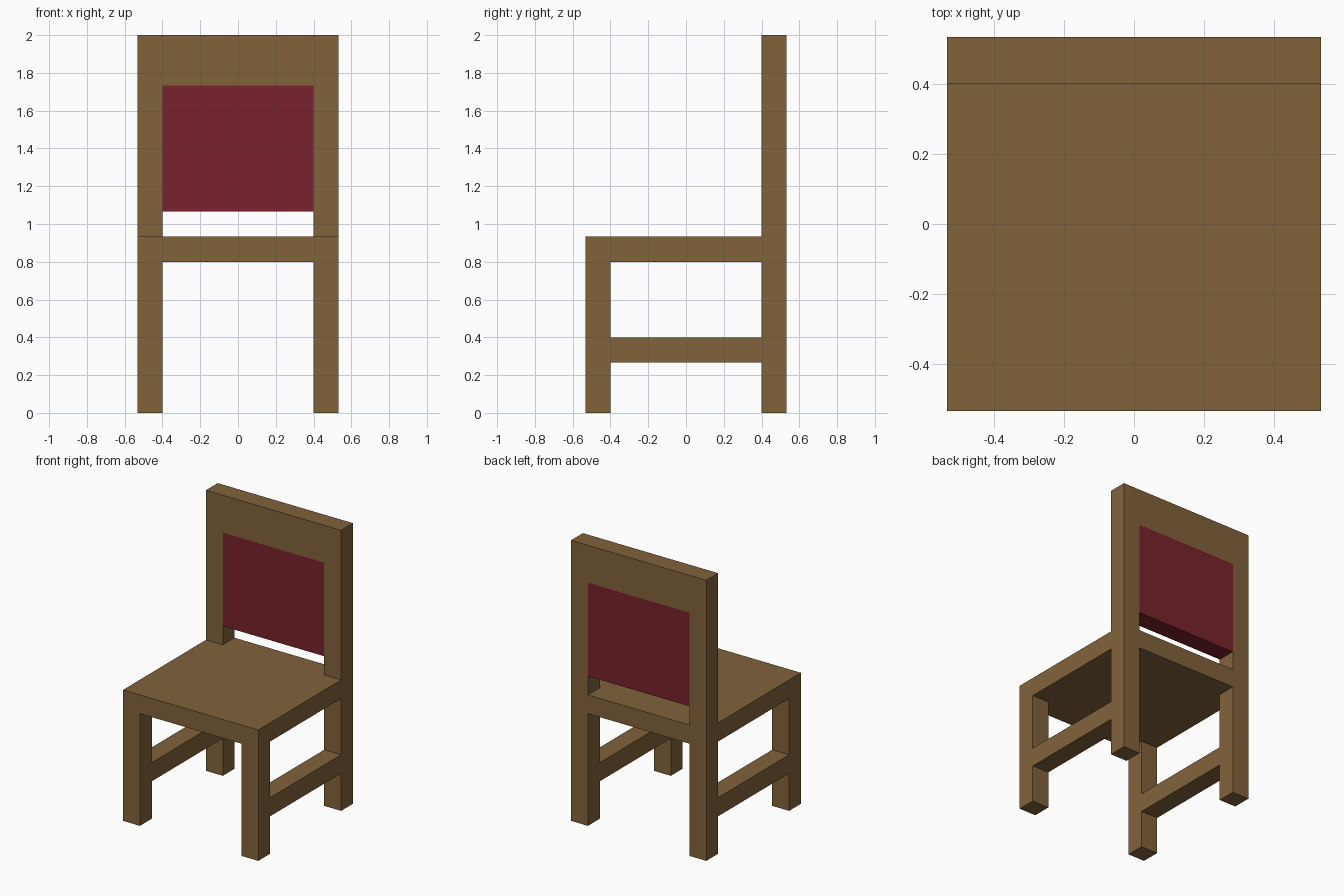
import bpy
import bmesh

if "Cube" in bpy.data.objects:
    bpy.data.objects.remove(bpy.data.objects["Cube"])

U = 2 / 15            # thickness of every timber
W = 4 * U             # outer half width / half depth
I = 3 * U             # inner half width / half depth


def material(name, rgb):
    m = bpy.data.materials.new(name)
    m.diffuse_color = (*rgb, 1.0)
    m.use_nodes = True
    m.node_tree.nodes["Principled BSDF"].inputs["Base Color"].default_value = m.diffuse_color
    return m


wood = material("brown wood", (0.220, 0.125, 0.044))
fabric = material("dark red fabric", (0.194, 0.016, 0.026))


def box(name, x, y, z, mat):
    """Box from (min, max) ranges on each axis."""
    bm = bmesh.new()
    bmesh.ops.create_cube(bm, size=1.0)
    for v in bm.verts:
        v.co = [lo + (c + 0.5) * (hi - lo) for c, (lo, hi) in zip(v.co, (x, y, z))]
    mesh = bpy.data.meshes.new(name)
    bm.to_mesh(mesh)
    bm.free()
    mesh.materials.append(mat)
    obj = bpy.data.objects.new(name, mesh)
    bpy.context.collection.objects.link(obj)
    return obj


# Legs, posts and side stretchers, once per side
for side, x in (("left", (-W, -I)), ("right", (I, W))):
    box(f"front_leg_{side}", x, (-W, -I), (0, 6 * U), wood)
    box(f"back_post_{side}", x, (I, W), (0, 2), wood)
    box(f"side_stretcher_{side}", x, (-I, I), (2 * U, 3 * U), wood)

# Seat, with its rear part fitted between the back posts
box("seat", (-W, W), (-W, I), (6 * U, 7 * U), wood)
box("seat_rear", (-I, I), (I, W), (6 * U, 7 * U), wood)

# Backrest: cushion panel flush with the frame, and top rail
box("backrest_panel", (-I, I), (I, W), (8 * U, 13 * U), fabric)
box("top_rail", (-I, I), (I, W), (13 * U, 2), wood)
